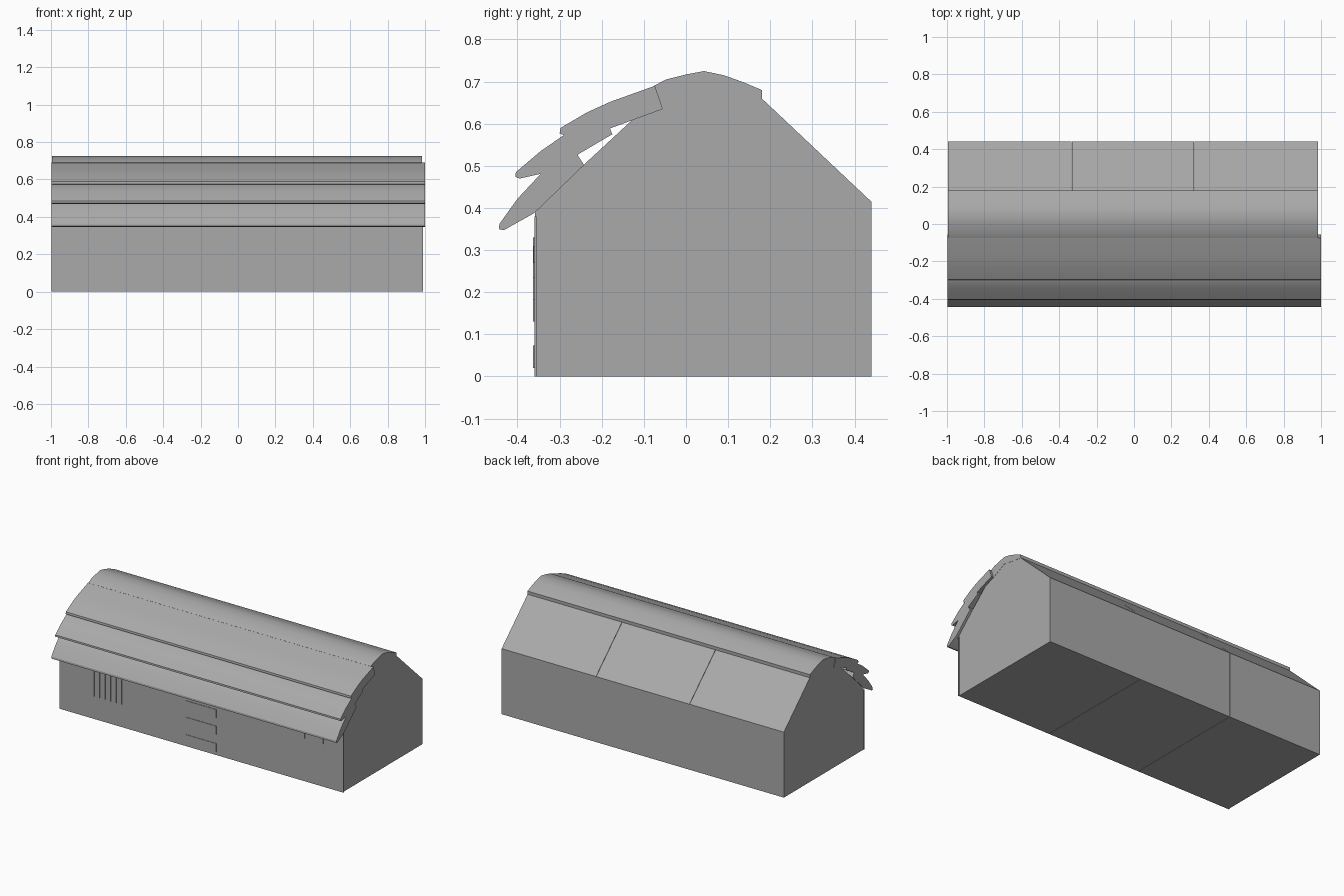
import bpy, bmesh, math

if "Cube" in bpy.data.objects:
    bpy.data.objects.remove(bpy.data.objects["Cube"], do_unlink=True)

grey = bpy.data.materials.new("plain_grey")
grey.use_nodes = True
COLOUR = (0.4, 0.4, 0.4, 1)
grey.diffuse_color = COLOUR
grey.node_tree.nodes["Principled BSDF"].inputs["Base Color"].default_value = COLOUR


def extrude(name, outline, x0, x1, smooth=False):
    """Sweep a (y, z) outline along x into a closed solid."""
    bm = bmesh.new()
    a = [bm.verts.new((x0, y, z)) for y, z in outline]
    b = [bm.verts.new((x1, y, z)) for y, z in outline]
    bm.faces.new(a)
    bm.faces.new(b[::-1])
    for i in range(len(a)):
        j = (i + 1) % len(a)
        bm.faces.new((a[i], b[i], b[j], a[j]))
    bmesh.ops.recalc_face_normals(bm, faces=bm.faces)
    mesh = bpy.data.meshes.new(name)
    bm.to_mesh(mesh)
    bm.free()
    mesh.materials.append(grey)
    obj = bpy.data.objects.new(name, mesh)
    bpy.context.collection.objects.link(obj)
    if smooth:
        bpy.ops.object.select_all(action='DESELECT')
        obj.select_set(True)
        bpy.context.view_layer.objects.active = obj
        bpy.ops.object.shade_smooth_by_angle(angle=math.radians(30))
    return obj


def plate(name, x0, x1, z0, z1, y=-0.363):
    """Thin board fixed to the front wall."""
    return extrude(name, [(y, z0), (-0.355, z0), (-0.355, z1), (y, z1)], x0, x1)


# Three gabled sections side by side
gable = [(-0.358, 0), (0.44, 0), (0.44, 0.415), (0.18, 0.66), (0.09, 0.703),
         (0.04, 0.713), (-0.04, 0.69), (-0.24, 0.505), (-0.358, 0.39)]
seams = [-0.995, -0.333, 0.322, 0.985]
for side, x0, x1 in zip(("right", "middle", "left"), seams, seams[1:]):
    extrude(side + "_section", gable, x0 + 0.001, x1 - 0.001)

# Front wall skin
plate("front_wall", -0.998, 0.99, 0, 0.38, y=-0.36)

# Curved ridge cover
ridge = [(0.18, 0.655), (0.18, 0.68), (0.135, 0.699), (0.09, 0.715), (0.043, 0.725),
         (0, 0.717), (-0.048, 0.705), (-0.076, 0.69), (-0.055, 0.635), (0.04, 0.68)]
extrude("ridge_cover", ridge, -0.995, 0.985, True)

# Overlapping front roof layers
upper = [(-0.055, 0.635), (-0.074, 0.69), (-0.18, 0.652), (-0.235, 0.627), (-0.298, 0.59),
         (-0.3, 0.577), (-0.288, 0.572), (-0.23, 0.58), (-0.18, 0.589)]
middle = [(-0.175, 0.575), (-0.185, 0.6), (-0.29, 0.573), (-0.345, 0.535), (-0.404, 0.485),
          (-0.405, 0.474), (-0.395, 0.47), (-0.345, 0.481), (-0.26, 0.525)]
lower = [(-0.242, 0.502), (-0.26, 0.53), (-0.345, 0.481), (-0.4, 0.422), (-0.443, 0.362),
         (-0.444, 0.35), (-0.433, 0.347), (-0.36, 0.388)]
for name, outline in (("upper", upper), ("middle", middle), ("lower", lower)):
    extrude(name + "_roof_layer", outline, -0.998, 1, True)

# Door boards
for i, z in enumerate((0.02, 0.13, 0.235)):
    plate(f"door_board_{i}", -0.112, 0.1, z, z + 0.054)

# Vertical window bars
for i in range(6):
    x = -0.777 + i * 0.0385
    plate(f"window_bar_{i}", x, x + 0.022, 0.143, 0.33)

# Small shelf plates under the left eave
for i, x in enumerate((0.48, 0.61, 0.74)):
    plate(f"eave_plate_{i}", x, x + 0.11, 0.27, 0.31, y=-0.362)
